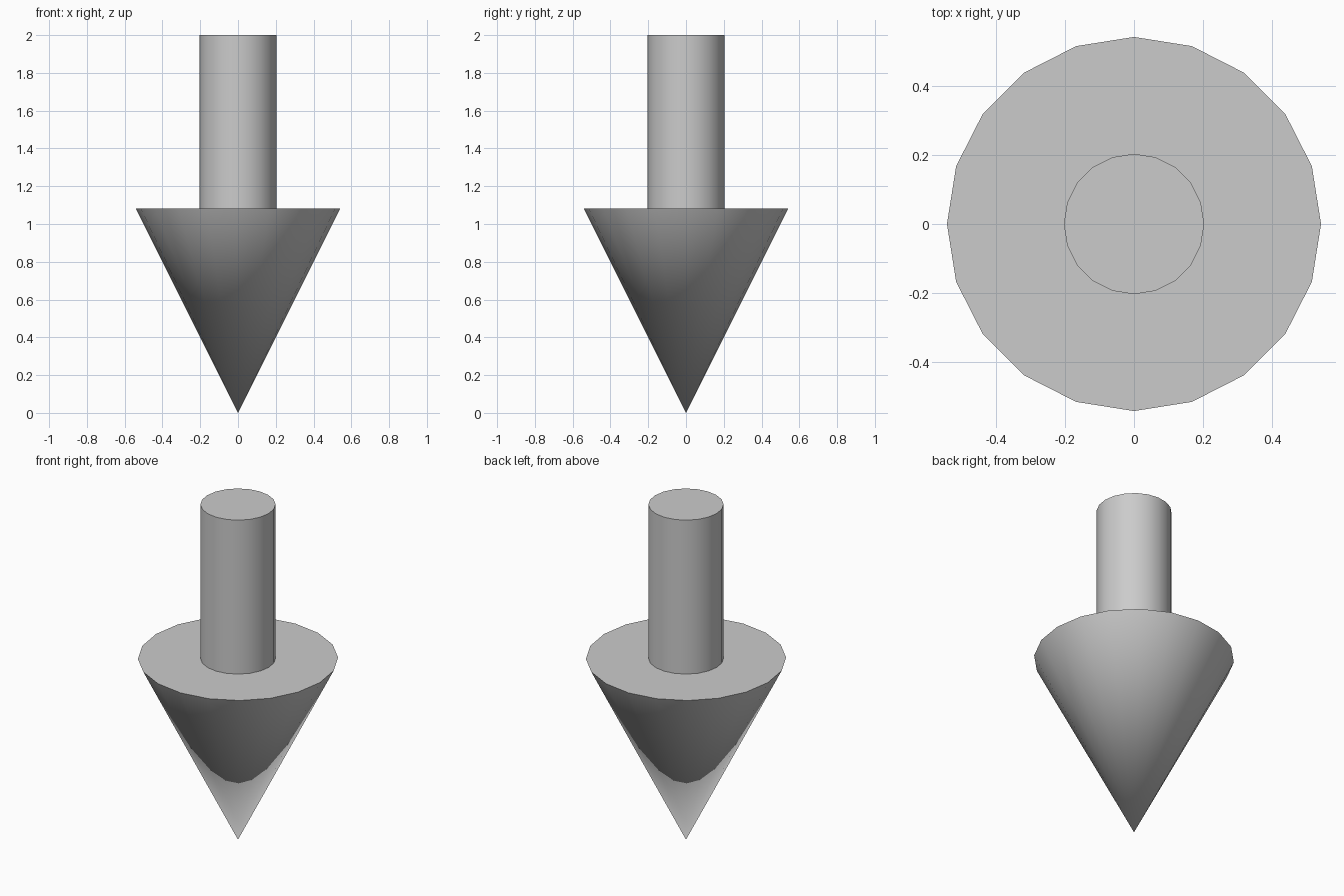
import bpy
import bmesh
from math import radians, sin, cos, tau

if "Cube" in bpy.data.objects:
    bpy.data.objects.remove(bpy.data.objects["Cube"])

SIDES = 20
TIP_R, SHAFT_R = 0.541, 0.203
SHOULDER_Z, TOP_Z = 1.082, 2.0

bm = bmesh.new()


def ring(radius, z):
    return [bm.verts.new((radius * cos(tau * i / SIDES), radius * sin(tau * i / SIDES), z))
            for i in range(SIDES)]


def bridge(low, high):
    for i in range(SIDES):
        j = (i + 1) % SIDES
        bm.faces.new((low[i], low[j], high[j], high[i]))


# Rings from the shoulder rim up to the shaft top
rim = ring(TIP_R, SHOULDER_Z)
shaft_base = ring(SHAFT_R, SHOULDER_Z)
shaft_top = ring(SHAFT_R, TOP_Z)

# Pointed cone with one shared apex
apex = bm.verts.new((0, 0, 0))
for i in range(SIDES):
    bm.faces.new((apex, rim[(i + 1) % SIDES], rim[i]))

# Flat shoulder, shaft wall and end cap
bridge(rim, shaft_base)
bridge(shaft_base, shaft_top)
bm.faces.new(shaft_top)
bmesh.ops.recalc_face_normals(bm, faces=bm.faces[:])

mesh = bpy.data.meshes.new("down_arrow")
bm.to_mesh(mesh)
bm.free()
arrow = bpy.data.objects.new("down_arrow", mesh)
bpy.context.collection.objects.link(arrow)

# Smooth sides, sharp rims
bpy.context.view_layer.objects.active = arrow
arrow.select_set(True)
bpy.ops.object.shade_smooth_by_angle(angle=radians(30))
